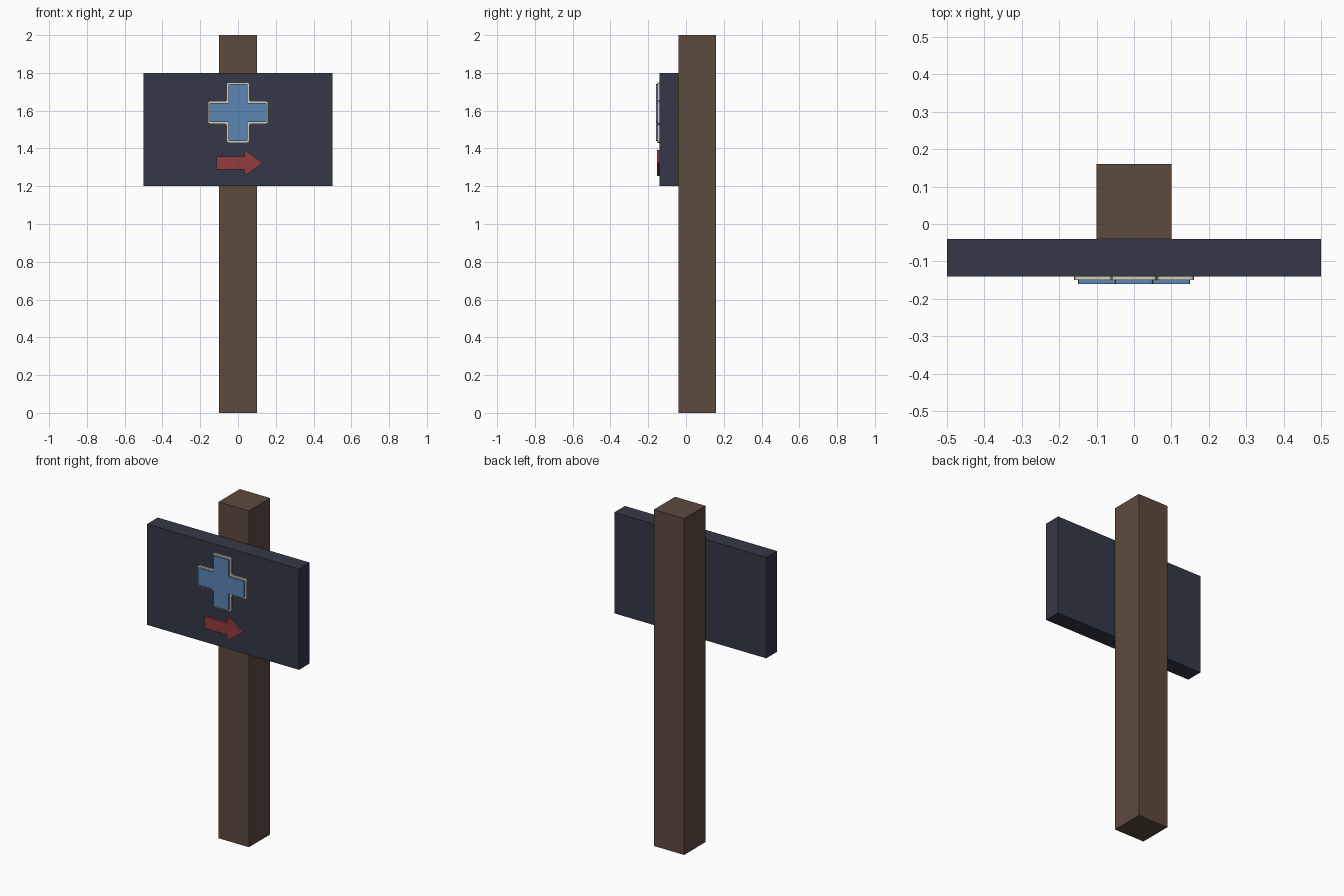
import bpy, bmesh

if "Cube" in bpy.data.objects:
    bpy.data.objects.remove(bpy.data.objects["Cube"])


def material(name, rgb):
    m = bpy.data.materials.new(name)
    m.diffuse_color = (*rgb, 1)
    m.use_nodes = True
    m.node_tree.nodes["Principled BSDF"].inputs["Base Color"].default_value = m.diffuse_color
    return m


def prism(name, profile, front, back, mat, corner=0):
    """Extrude an (x, z) outline from y=front to y=back, optionally easing its corners."""
    bm = bmesh.new()
    face = bm.faces.new([bm.verts.new((x, front, z)) for x, z in profile])
    ext = bmesh.ops.extrude_face_region(bm, geom=[face])
    moved = [v for v in ext["geom"] if isinstance(v, bmesh.types.BMVert)]
    bmesh.ops.translate(bm, verts=moved, vec=(0, back - front, 0))
    if corner:
        edges = [e for e in bm.edges
                 if abs(e.verts[0].co.y - e.verts[1].co.y) > 1e-4]
        bmesh.ops.bevel(bm, geom=edges, offset=corner, segments=2,
                        profile=0.5, affect='EDGES')
    bmesh.ops.recalc_face_normals(bm, faces=bm.faces[:])
    mesh = bpy.data.meshes.new(name)
    bm.to_mesh(mesh)
    bm.free()
    mesh.materials.append(mat)
    obj = bpy.data.objects.new(name, mesh)
    bpy.context.collection.objects.link(obj)
    return obj


def rect(w, z0, z1):
    return [(-w, z0), (w, z0), (w, z1), (-w, z1)]


def cross(arm, half, cz):
    # one quadrant corner triple, rotated four times
    pts = []
    x_axis, z_axis = (1, 0), (0, 1)
    for _ in range(4):
        for a, b in ((arm, -half), (arm, half), (half, half)):
            pts.append((a * x_axis[0] + b * z_axis[0],
                        cz + a * x_axis[1] + b * z_axis[1]))
        x_axis, z_axis = z_axis, (-x_axis[0], -x_axis[1])
    return pts


wood = material("brown_wood", (0.107, 0.069, 0.048))
slate = material("dark_slate", (0.036, 0.040, 0.063))
cream = material("cream", (0.68, 0.62, 0.50))
blue = material("blue", (0.102, 0.238, 0.462))
red = material("red", (0.30, 0.045, 0.051))

# Post and board
prism("post", rect(0.1, 0, 2), -0.04, 0.16, wood)
prism("sign_board", rect(0.5, 1.2, 1.8), -0.14, -0.04, slate)

# Raised cross with a cream border behind it
prism("cross_border", cross(0.16, 0.06, 1.59), -0.15, -0.14, cream, 0.01)
prism("cross", cross(0.15, 0.05, 1.59), -0.16, -0.14, blue, 0.004)

# Arrow pointing right
cz, shaft, head = 1.323, 0.034, 0.068
arrow = [(-0.113, cz - shaft), (0.035, cz - shaft), (0.035, cz - head), (0.132, cz),
         (0.035, cz + head), (0.035, cz + shaft), (-0.113, cz + shaft)]
prism("arrow", arrow, -0.154, -0.14, red)
